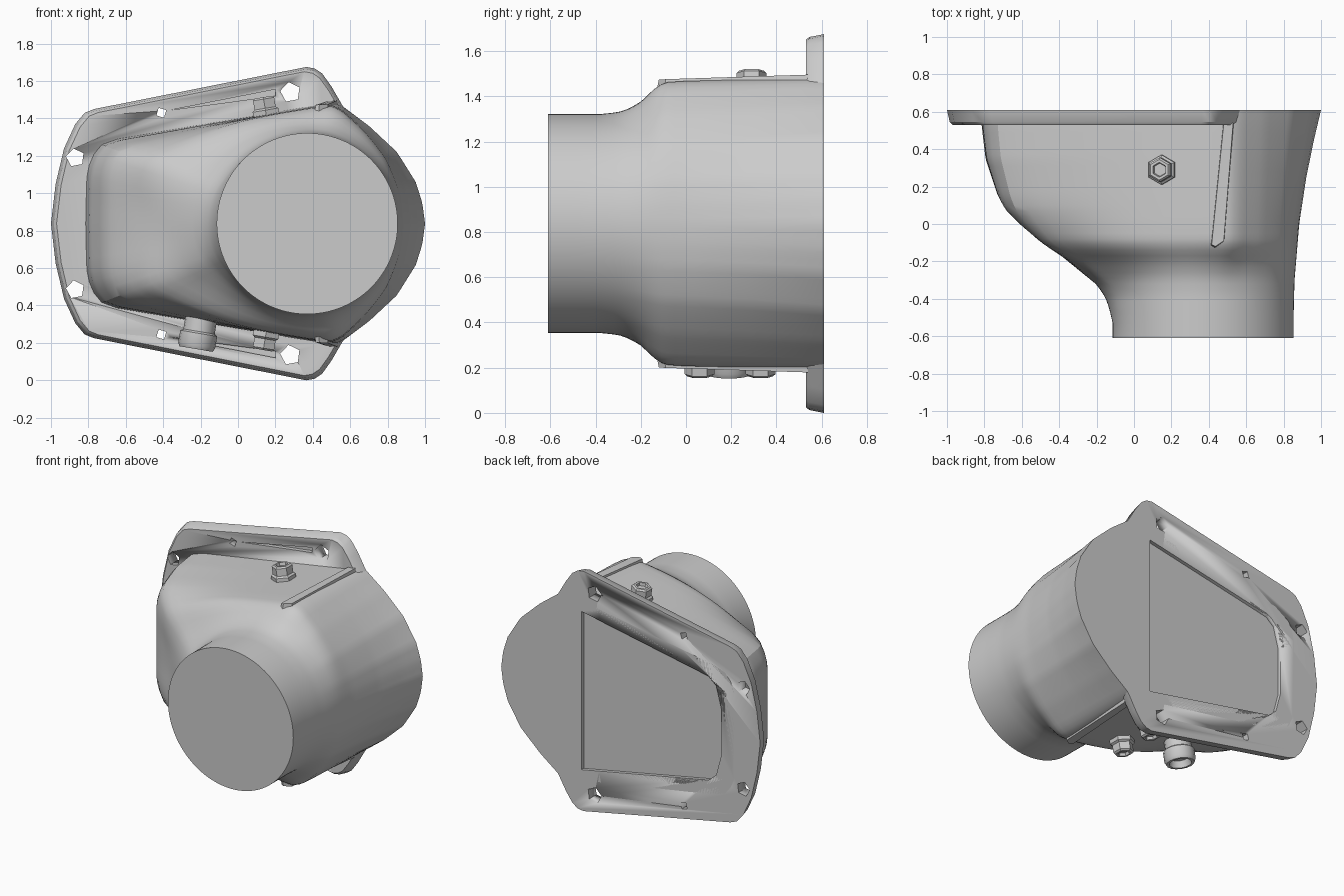
import bpy, bmesh, math
from mathutils import Vector

if "Cube" in bpy.data.objects:
    bpy.data.objects.remove(bpy.data.objects["Cube"])

CX, CZ, RC = 0.37, 0.8375, 0.484      # pipe axis and radius
grey = bpy.data.materials.new("cast grey")
grey.diffuse_color = (0.6, 0.6, 0.6, 1)
grey.use_nodes = True
grey.node_tree.nodes["Principled BSDF"].inputs["Base Color"].default_value = grey.diffuse_color


def finish(name, bm, angle=30):
    bmesh.ops.recalc_face_normals(bm, faces=bm.faces)
    me = bpy.data.meshes.new(name)
    bm.to_mesh(me)
    bm.free()
    ob = bpy.data.objects.new(name, me)
    bpy.context.collection.objects.link(ob)
    me.materials.append(grey)
    bpy.ops.object.select_all(action='DESELECT')
    bpy.context.view_layer.objects.active = ob
    ob.select_set(True)
    bpy.ops.object.shade_smooth_by_angle(angle=math.radians(angle))
    return ob


def loft(name, rings, angle=30):
    """Skin a list of closed rings and cap both ends."""
    bm = bmesh.new()
    rows = [[bm.verts.new(p) for p in r] for r in rings]
    n = len(rows[0])
    for a, b in zip(rows, rows[1:]):
        for i in range(n):
            j = (i + 1) % n
            bm.faces.new((a[i], a[j], b[j], b[i]))
    bm.faces.new(rows[0])
    bm.faces.new(rows[-1])
    return finish(name, bm, angle)


def prism(name, pts, y0, y1):
    return loft(name, [[(x, y, z) for x, z in pts] for y in (y0, y1)])


def flip(z):
    return 2 * CZ - z


def mirror(half):
    """Complete an upper outline with its lower mirror image."""
    return half + [(x, flip(z)) for x, z in reversed(half) if abs(z - CZ) > 1e-4]


def cut(target, cutters):
    for c in cutters:
        bpy.context.view_layer.objects.active = target
        m = target.modifiers.new("cut", 'BOOLEAN')
        m.operation, m.solver, m.object = 'DIFFERENCE', 'EXACT', c
        bpy.ops.object.modifier_apply(modifier=m.name)


def interp(table, y):
    if y <= table[0][0]:
        return table[0][1]
    for (a, u), (b, v) in zip(table, table[1:]):
        if y <= b:
            return u + (v - u) * (y - a) / (b - a)
    return table[-1][1]


def panel_z(x):                       # sloping top panel of the housing
    return 1.28 + 0.17 * (x + 0.7)


# --- housing: round pipe flaring into a D-shaped box ---
outline = mirror([(1.0, CZ), (0.985, 0.95), (0.95, 1.06), (0.85, 1.22), (0.7, 1.36),
                  (0.56, 1.465), (0.5, 1.484), (-0.66, 1.287), (-0.74, 1.255),
                  (-0.79, 1.18), (-0.81, 1.08), (-0.815, CZ)])


def reach(t):
    """Distance from the pipe axis to the outline in direction t."""
    d = Vector((math.cos(t), math.sin(t)))
    best = 0
    for p, q in zip(outline, outline[1:] + outline[:1]):
        p = Vector((p[0] - CX, p[1] - CZ))
        e = Vector((q[0] - CX, q[1] - CZ)) - p
        den = d.x * e.y - d.y * e.x
        if abs(den) < 1e-9:
            continue
        r = (p.x * e.y - p.y * e.x) / den
        s = (p.x * d.y - p.y * d.x) / den
        if r > 0 and -1e-6 <= s <= 1 + 1e-6:
            best = max(best, r)
    return best


LEFT = [(-.52, 0), (-.42, .04), (-.37, .075), (-.32, .13), (-.16, .41), (0, .7),
        (.08, .82), (.15, .875), (.35, .97), (.53, 1)]
TOP = [(-.38, 0), (-.3, .06), (-.25, .18), (-.2, .38), (-.15, .68), (-.12, .84),
       (-.08, .92), (0, .95), (.53, 1)]
RIGHT = [(-.45, 0), (-.3, .03), (0, .2), (.25, .46), (.45, .74), (.61, 1)]

N = 120
angles = [2 * math.pi * i / N for i in range(N)]
reaches = [reach(t) for t in angles]
rings = []
for y in [-.61, -.53] + [-.47 + .03 * k for k in range(36)] + [.61]:
    ring = []
    for t, far in zip(angles, reaches):
        c = math.cos(t)
        k = c * c if c > 0 else c ** 4
        w = interp(TOP, y) * (1 - k) + interp(RIGHT if c > 0 else LEFT, y) * k
        r = RC + (far - RC) * w
        ring.append((CX + r * c, y, CZ + r * math.sin(t)))
    rings.append(ring)
housing = loft("housing", rings)

# --- mounting flange ---
edge = mirror([(0.6, 1.41), (0.555, 1.475), (0.5, 1.57), (0.45, 1.64), (0.41, 1.667),
               (0.365, 1.675), (-0.77, 1.45), (-0.82, 1.43), (-0.87, 1.37),
               (-0.93, 1.24), (-0.975, 1.05), (-1.0, CZ)])


def flange_ring(y, s):
    return [(x * s, y, CZ + (z - CZ) * s) for x, z in edge]


flange = loft("mounting_flange", [flange_ring(.53, .97), flange_ring(.545, .985),
                                  flange_ring(.61, 1)])

# --- cutters: bolt holes, front slots and shallow back pan ---
cutters = []
for x, z, r, n in [(.28, 1.54, .055, 5), (-.41, 1.43, .03, 4), (-.87, 1.19, .05, 5)]:
    for zz in (z, flip(z)):
        cutters.append(prism("hole_cutter", [
            (x + r * math.cos(2 * math.pi * i / n + .5),
             zz + r * math.sin(2 * math.pi * i / n + .5)) for i in range(n)], .4, .7))
slot = [(-.36, 1.445), (.2, 1.555), (.2, 1.52)]
for pts in (slot, [(x, flip(z)) for x, z in slot]):
    cutters.append(prism("slot_cutter", pts, .4, .56))
pan = prism("pan_cutter", mirror([(.38, 1.39), (-.6, 1.2), (-.66, 1.15), (-.7, 1.0)]),
            .585, .7)
cut(flange, cutters + [pan])
cut(housing, [pan])
for c in cutters + [pan]:
    bpy.data.objects.remove(c, do_unlink=True)


# --- fittings standing on the sloping panels ---
def turned(name, profile, sides, x, y, up):
    """Turn a (radius, height) profile around the panel normal."""
    axis = Vector((-.17, 0, 1 if up else -1)).normalized()
    rot = axis.to_track_quat('Z', 'Y')
    base = Vector((x, y, panel_z(x) if up else flip(panel_z(x))))
    rings = [[base + rot @ Vector((r * math.cos(2 * math.pi * i / sides),
                                   r * math.sin(2 * math.pi * i / sides), h))
              for i in range(sides)] for r, h in profile]
    return loft(name, rings)


bolt = [(.08, -.04), (.08, .02), (.066, .03), (.066, .08), (.055, .09),
        (.04, .09), (.035, .07)]
for name, y, up in [("top_bolt", .29, True), ("lower_front_bolt", .06, False),
                    ("lower_back_bolt", .33, False)]:
    turned(name, bolt, 6, .15, y, up)

turned("drain_boss", [(.085, -.04), (.085, .05), (.1, .06), (.1, .125), (.09, .145),
                      (.072, .145), (.062, .1)], 16, -.2, .19, False)

# --- raised ribs at the pipe side of each panel ---
for name, up in (("top_rib", True), ("bottom_rib", False)):
    foot = [(.405, -.12, 1.40), (.43, -.135, 1.40), (.49, -.09, 1.40),
            (.54, .54, 1.42), (.47, .54, 1.42)]
    crown = [(.415, -.11, 1.472), (.435, -.12, 1.474), (.48, -.09, 1.476),
             (.53, .54, 1.496), (.48, .54, 1.493)]
    loft(name, [[(x, y, z if up else flip(z)) for x, y, z in r] for r in (foot, crown)])
